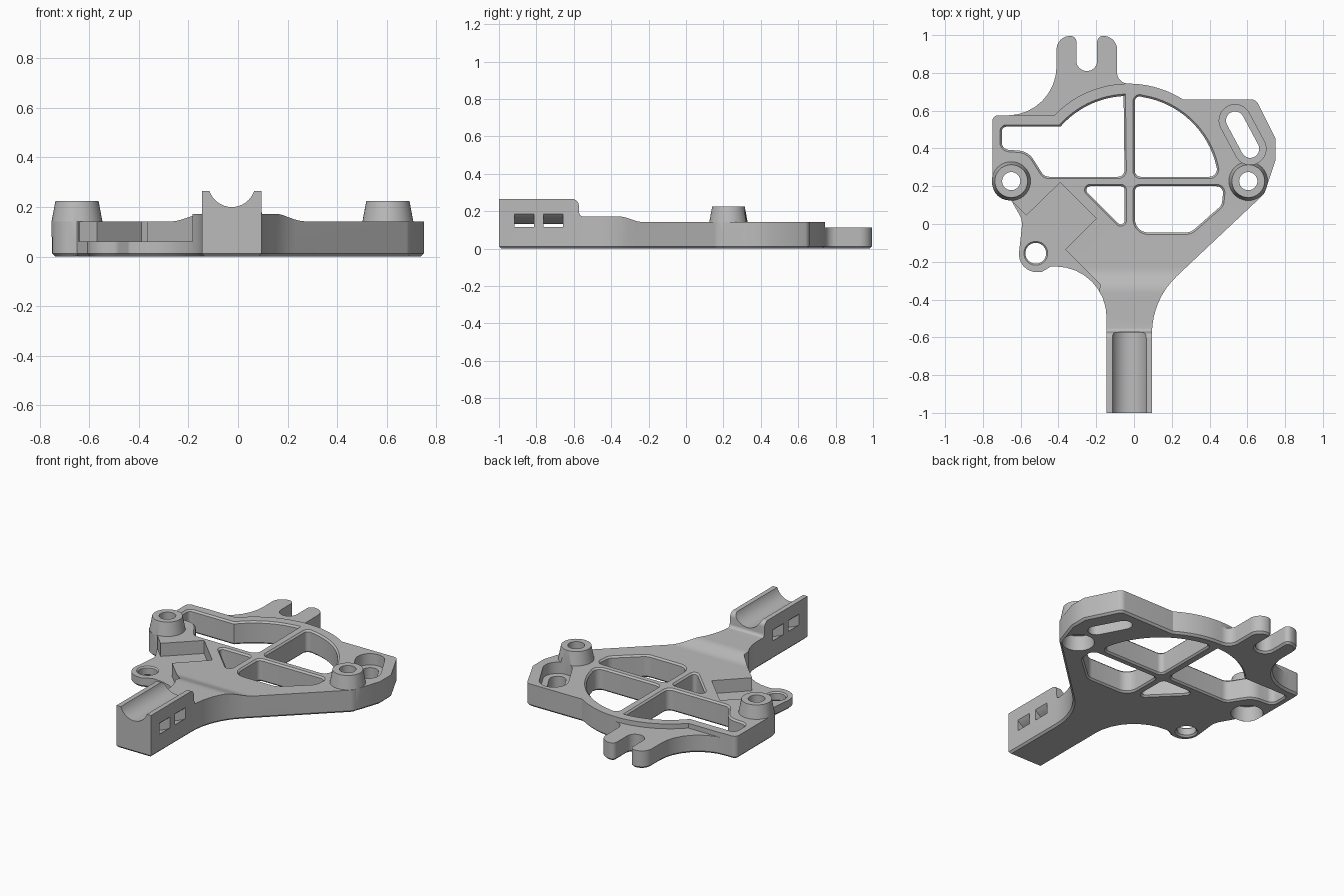
import bpy, bmesh, math
from mathutils import Vector

if "Cube" in bpy.data.objects:
    bpy.data.objects.remove(bpy.data.objects["Cube"])

grey = bpy.data.materials.new("plain grey")
grey.use_nodes = True
colour = (0.5, 0.5, 0.5, 1)
grey.diffuse_color = colour
grey.node_tree.nodes["Principled BSDF"].inputs["Base Color"].default_value = colour


def arc(cx, cy, r, start, end, n=16):
    angles = [math.radians(start + (end - start) * i / n) for i in range(n + 1)]
    return [(cx + r * math.cos(a), cy + r * math.sin(a)) for a in angles]


def circle(cx, cy, r):
    return arc(cx, cy, r, 0, 360, 40)[:-1]


def rounded(corners, n=8):
    """Round each (x, y, radius) corner; plain (x, y) corners stay sharp."""
    out = []
    for i, corner in enumerate(corners):
        p = Vector(corner[:2])
        r = corner[2] if len(corner) > 2 else 0
        if r == 0:
            out.append(p)
            continue
        u = (Vector(corners[i - 1][:2]) - p).normalized()
        v = (Vector(corners[(i + 1) % len(corners)][:2]) - p).normalized()
        half = u.angle(v) / 2
        centre = p + (u + v).normalized() * r / math.sin(half)
        a = p + u * r / math.tan(half) - centre
        b = p + v * r / math.tan(half) - centre
        turn = a.angle_signed(b)
        for k in range(n + 1):
            t = math.atan2(a.y, a.x) - turn * k / n
            out.append(centre + r * Vector((math.cos(t), math.sin(t))))
    return out


def offset(points, d):
    """Grow (d > 0) or shrink a counter-clockwise loop with mitred corners."""
    out = []
    for i, p in enumerate(points):
        e = (p - points[i - 1]).normalized()
        f = (points[(i + 1) % len(points)] - p).normalized()
        m, k = Vector((e.y, -e.x)), Vector((f.y, -f.x))
        out.append(p + (m + k) * d / max(1 + m.dot(k), 0.3))
    return out


def prism(name, points, layers, axis="z"):
    """Loft a loop through (height, offset) layers along one axis."""
    pts = []
    for p in map(Vector, points):
        if not pts or (p - pts[-1]).length > 0.001:
            pts.append(p)
    if (pts[0] - pts[-1]).length < 0.001:
        pts.pop()
    if sum(a.cross(b) for a, b in zip(pts, pts[1:] + pts[:1])) < 0:
        pts.reverse()
    place = {"z": lambda a, b, h: (a, b, h),
             "x": lambda a, b, h: (h, a, b),
             "y": lambda a, b, h: (a, h, b)}[axis]
    bm = bmesh.new()
    rings = [[bm.verts.new(place(q.x, q.y, h)) for q in offset(pts, d)] for h, d in layers]
    for lo, hi in zip(rings, rings[1:]):
        for i in range(len(pts)):
            bm.faces.new((lo[i - 1], lo[i], hi[i], hi[i - 1]))
    bm.faces.new(rings[0][::-1])
    bm.faces.new(rings[-1])
    bmesh.ops.recalc_face_normals(bm, faces=bm.faces)
    mesh = bpy.data.meshes.new(name)
    bm.to_mesh(mesh)
    bm.free()
    mesh.materials.append(grey)
    ob = bpy.data.objects.new(name, mesh)
    bpy.context.collection.objects.link(ob)
    return ob


def combine(target, tool, operation):
    mod = target.modifiers.new("shape", "BOOLEAN")
    mod.operation, mod.solver, mod.object = operation, "EXACT", tool
    bpy.context.view_layer.objects.active = target
    bpy.ops.object.modifier_apply(modifier=mod.name)
    bpy.data.objects.remove(tool)


HUB = (-0.03, 0.2)
RIM, INNER = 0.543, 0.478

# Silhouette of the whole bracket: stem, right flank, rim, fork, left flank, ear
outline = rounded(
    [(0.095, -1), (0.095, -0.4, 0.42), (0.69, 0.16, 0.06), (0.75, 0.34), (0.75, 0.45),
     (0.645, 0.66, 0.04)]
    + arc(*HUB, RIM, 57.5, 88)
    + [(-0.09, 0.745, 0.06), (-0.09, 0.995, 0.07), (-0.195, 0.995, 0.03),
       (-0.195, 0.81, 0.054), (-0.305, 0.81, 0.054), (-0.305, 0.995, 0.03),
       (-0.41, 0.995, 0.07), (-0.41, 0.575, 0.26), (-0.75, 0.575, 0.03),
       (-0.75, 0.125, 0.09), (-0.65, 0.125), (-0.59, 0.02, 0.1),
       (-0.62, -0.255, 0.095), (-0.49, -0.255, 0.04), (-0.44, -0.225, 0.02),
       (-0.145, -0.225, 0.27), (-0.145, -1)])
body = prism("bracket_body", outline, [(0, -0.012), (0.012, 0), (0.3, 0)])

# Side profile: tall stem, stepped neck, flat plate
profile = rounded([(-1.1, -0.1), (-1.1, 0.265), (-0.575, 0.265, 0.035),
                   (-0.57, 0.172, 0.02), (-0.34, 0.172, 0.15), (-0.25, 0.142, 0.15),
                   (1.1, 0.142), (1.1, -0.1)])
combine(body, prism("profile", profile, [(-1, 0), (1, 0)], "x"), "INTERSECT")

# Lower fork plate and lower ear plate
fork_cut = arc(*HUB, RIM, 90, 136) + [(-0.9, 0.578), (-0.9, 1.2), (-0.03, 1.2)]
combine(body, prism("fork_cut", fork_cut, [(0.112, 0), (0.5, 0)]), "DIFFERENCE")
ear_cut = [(-0.39, 0.22), (-0.2, 0.03), (-0.365, -0.135), (-0.18, -0.32), (-0.2, -0.6),
           (-0.9, -0.6), (-0.9, -0.03), (-0.64, 0.115), (-0.57, 0.045)]
combine(body, prism("ear_cut", ear_cut, [(0.06, 0), (0.5, 0)]), "DIFFERENCE")

# Window openings between the spokes, chamfered on both faces
windows = [
    [(-0.05, 0.25, 0.035)] + arc(*HUB, INNER, 93, 138.8)
    + [(-0.7, 0.515, 0.025), (-0.7, 0.395, 0.04), (-0.56, 0.385, 0.1), (-0.475, 0.25, 0.05)],
    [(0.005, 0.25, 0.03), (0.45, 0.25, 0.04)] + arc(*HUB, INNER, 13, 81)
    + [(0.005, 0.682, 0.025)],
    [(0.005, -0.045, 0.07), (0.3, -0.045, 0.07), (0.465, 0.1, 0.05), (0.475, 0.2, 0.035),
     (0.005, 0.2, 0.025)],
    [(-0.28, 0.2, 0.02), (-0.05, -0.03, 0.02), (-0.05, 0.2, 0.02)],
]
flare = [(-0.01, 0.02), (0.01, 0), (0.132, 0), (0.152, 0.02)]
for corners in windows:
    combine(body, prism("window", rounded(corners), flare), "DIFFERENCE")

# Tapered bosses with stepped bores
for x in (-0.65, 0.605):
    boss = prism("boss", circle(x, 0.227, 0.103), [(0.08, 0), (0.14, 0), (0.225, -0.016)])
    combine(body, boss, "UNION")
    bore = prism("bore", circle(x, 0.227, 0.048),
                 [(-0.01, 0.045), (0.09, 0.035), (0.092, 0), (0.4, 0)])
    combine(body, bore, "DIFFERENCE")

# Ear hole
combine(body, prism("ear_hole", circle(-0.52, -0.155, 0.055),
                    [(-0.01, 0.02), (0.01, 0), (0.052, 0), (0.072, 0.02)]), "DIFFERENCE")

# Slanted slot with a recessed rim
slot = arc(0.535, 0.548, 0.048, 26, 206) + arc(0.615, 0.398, 0.048, 206, 386)
combine(body, prism("slot", slot, [(-0.01, 0), (0.07, 0), (0.071, 0.036), (0.4, 0.036)]),
        "DIFFERENCE")

# Round cradle along the stem, with two curved strap channels beneath it
AXIS = (-0.025, 0.295)
combine(body, prism("cradle", circle(*AXIS, 0.095), [(-1.1, 0), (-0.5, 0)], "y"), "DIFFERENCE")
for y in (-0.865, -0.71):
    strap = arc(*AXIS, 0.216, 180, 360, 30) + arc(*AXIS, 0.163, 360, 180, 30)
    combine(body, prism("strap", strap, [(y - 0.052, 0), (y + 0.052, 0)], "y"), "DIFFERENCE")

body.select_set(True)
bpy.context.view_layer.objects.active = body
bpy.ops.object.shade_smooth_by_angle(angle=math.radians(30))
